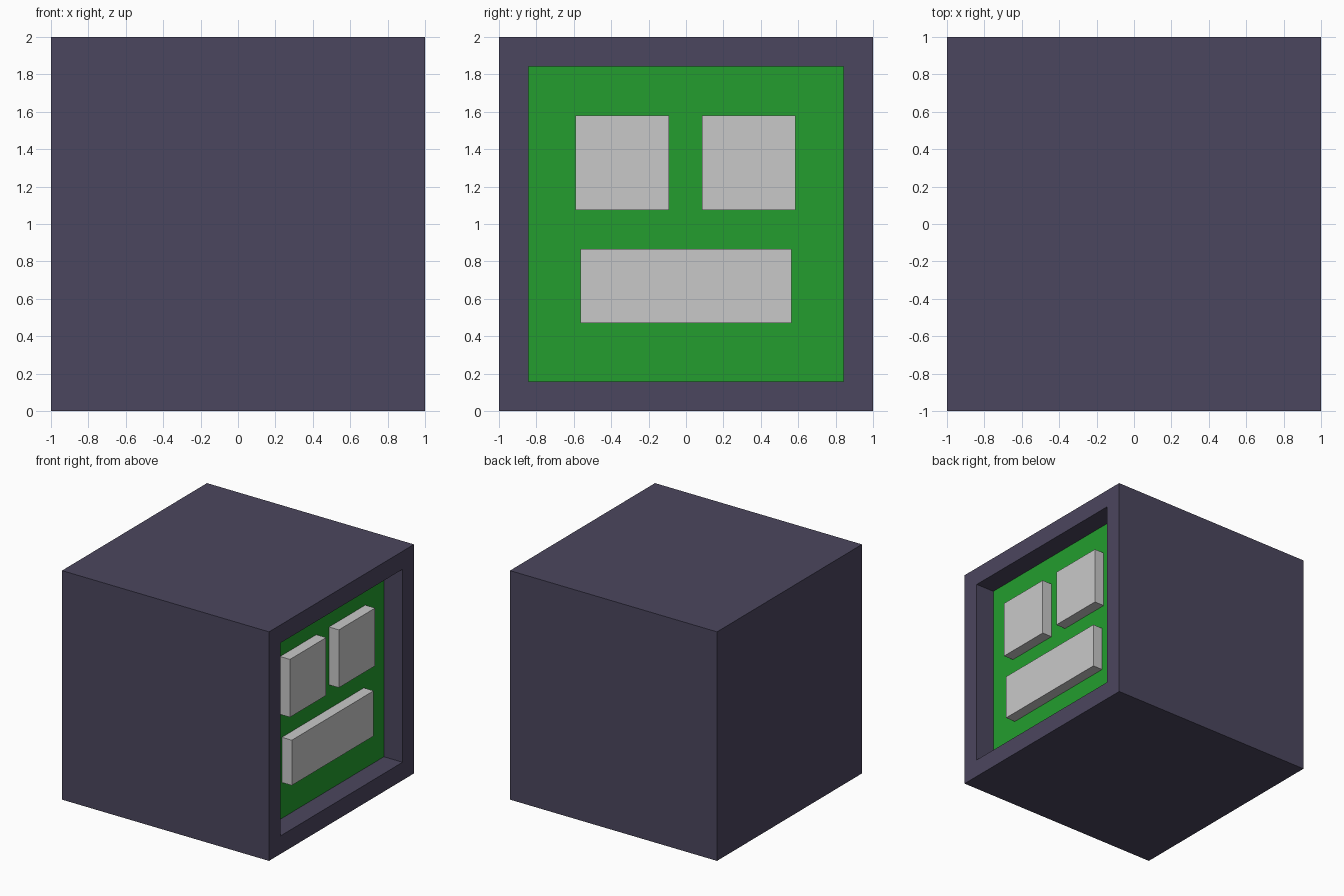
import bpy
import bmesh
from mathutils import Matrix, Vector

old = bpy.data.objects.get("Cube")
if old:
    bpy.data.objects.remove(old, do_unlink=True)


def make_material(name, srgb):
    """Flat material from an sRGB colour, stored as linear values."""
    linear = [((c / 255 + 0.055) / 1.055) ** 2.4 for c in srgb]
    mat = bpy.data.materials.new(name)
    mat.use_nodes = True
    mat.diffuse_color = (*linear, 1)
    mat.node_tree.nodes["Principled BSDF"].inputs["Base Color"].default_value = (*linear, 1)
    return mat


casing = make_material("dark purple grey", (75, 70, 94))
green = make_material("green", (35, 158, 46))
grey = make_material("light grey", (201, 201, 201))

RECESS = 0.18
RAISED = 0.095
FLOOR_X = 1 - RECESS


def box_mesh(low, high):
    low, high = Vector(low), Vector(high)
    bm = bmesh.new()
    bmesh.ops.create_cube(bm, size=1, matrix=Matrix.Translation((low + high) / 2)
                          @ Matrix.Diagonal((*(high - low), 1)))
    return bm


def finish(bm, name, *materials):
    mesh = bpy.data.meshes.new(name)
    bm.to_mesh(mesh)
    bm.free()
    for mat in materials:
        mesh.materials.append(mat)
    obj = bpy.data.objects.new(name, mesh)
    bpy.context.collection.objects.link(obj)
    return obj


# Cube casing with a square recess on its left side and a green floor inside
bm = box_mesh((-1, -1, 0), (1, 1, 2))
bm.faces.ensure_lookup_table()
side = max(bm.faces, key=lambda f: f.calc_center_median().x)
bmesh.ops.inset_region(bm, faces=[side], thickness=0.223)
opening = bmesh.ops.extrude_discrete_faces(bm, faces=[side])["faces"][0]
bmesh.ops.translate(bm, verts=opening.verts, vec=(-RECESS, 0, 0))
opening.material_index = 1
bmesh.ops.recalc_face_normals(bm, faces=bm.faces)
finish(bm, "casing", casing, green)

# Raised blocks on the recess floor: y range, z range
blocks = {
    "front_square_block": ((-0.59, -0.09), (1.075, 1.58)),
    "back_square_block": ((0.085, 0.585), (1.075, 1.58)),
    "lower_bar_block": ((-0.565, 0.565), (0.47, 0.865)),
}
for name, (ys, zs) in blocks.items():
    bm = box_mesh((FLOOR_X, ys[0], zs[0]), (FLOOR_X + RAISED, ys[1], zs[1]))
    finish(bm, name, grey)
